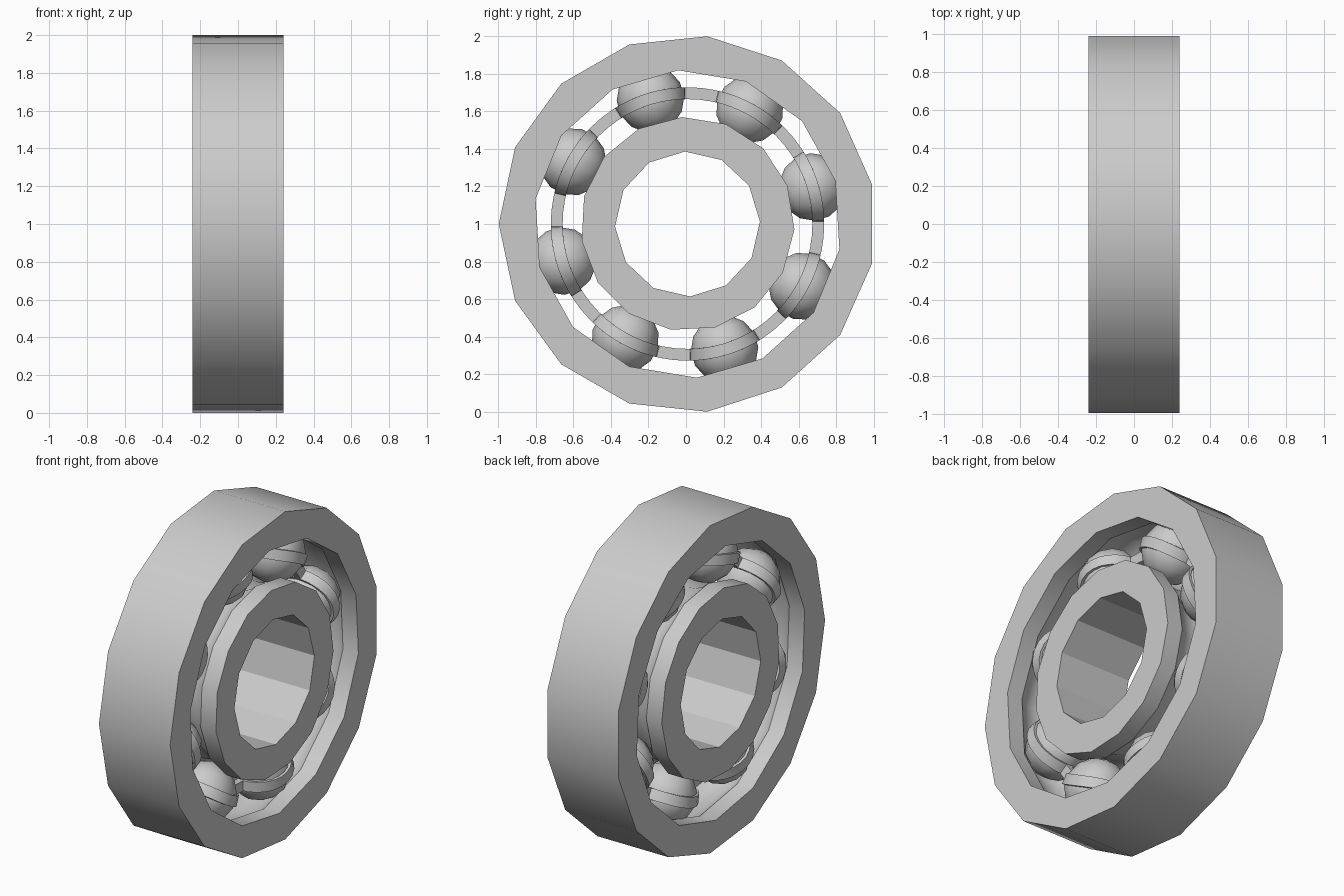
import bpy, bmesh, math
from mathutils import Matrix, Vector

if "Cube" in bpy.data.objects:
    bpy.data.objects.remove(bpy.data.objects["Cube"], do_unlink=True)

HALF = 0.24          # half width of the bearing
PITCH = 0.695        # radius of the circle of ball centres
BALL = 0.18
GROOVE = 0.185
CY, CZ = 0.008, 1.0  # axis position
BALL_ANGLES = [math.radians(16.5 + 45 * i) for i in range(8)]

steel = bpy.data.materials.new("steel_grey")
steel.use_nodes = True
grey = (0.6, 0.6, 0.6, 1)
steel.diffuse_color = grey
steel.node_tree.nodes["Principled BSDF"].inputs["Base Color"].default_value = grey


def polar(x, r, a):
    return Vector((x, CY + r * math.cos(a), CZ + r * math.sin(a)))


def finish(bm, name, angle):
    bmesh.ops.recalc_face_normals(bm, faces=bm.faces)
    mesh = bpy.data.meshes.new(name)
    bm.to_mesh(mesh)
    bm.free()
    mesh.materials.append(steel)
    ob = bpy.data.objects.new(name, mesh)
    bpy.context.collection.objects.link(ob)
    bpy.ops.object.select_all(action='DESELECT')
    ob.select_set(True)
    bpy.context.view_layer.objects.active = ob
    bpy.ops.object.shade_smooth_by_angle(angle=math.radians(angle))


def skin(bm, rows, closed=False):
    """Join rows of points (each row a closed loop) with quads."""
    rows = [[bm.verts.new(p) for p in row] for row in rows]
    pairs = list(zip(rows, rows[1:])) + ([(rows[-1], rows[0])] if closed else [])
    for a, b in pairs:
        for i in range(len(a)):
            j = (i + 1) % len(a)
            bm.faces.new((a[i], a[j], b[j], b[i]))
    return rows


def lathe(bm, profile, sides, phase=0, closed=False):
    turn = [math.radians(phase) + math.tau * i / sides for i in range(sides)]
    return skin(bm, [[polar(x, r, a) for a in turn] for x, r in profile], closed)


def race_profile(land, side):
    """Flat lands with a round ball groove; side is 1 outward, -1 inward."""
    reach = math.acos(abs(land - PITCH) / GROOVE)
    arc = [(GROOVE * math.sin(reach * t / 3), PITCH + side * GROOVE * math.cos(reach * t / 3))
           for t in range(-3, 4)]
    return [(-HALF, land)] + arc + [(HALF, land)]


def zip_loops(bm, a, b):
    """Fill the flat band between two nested loops that start at a similar angle."""
    i = j = 0
    while i < len(a) or j < len(b):
        p, q = a[i % len(a)], b[j % len(b)]
        if (i + 1) * len(b) <= (j + 1) * len(a):
            i += 1
            bm.faces.new((p, a[i % len(a)], q))
        else:
            j += 1
            bm.faces.new((p, b[j % len(b)], q))


def race_ring(name, outside, inside):
    bm = bmesh.new()
    a = lathe(bm, *outside)
    b = lathe(bm, *inside)
    for end in (0, -1):
        zip_loops(bm, a[end], b[end])
    finish(bm, name, 28)


# Outer and inner races
race_ring("outer_race", ([(-HALF, 1.005), (HALF, 1.005)], 15, 12),
          (race_profile(0.82, 1), 14, 16.3))
race_ring("inner_race", (race_profile(0.57, -1), 15, -3),
          ([(-HALF, 0.386), (HALF, 0.386)], 12, 2))

# Balls, poles pointing outward
for n, a in enumerate(BALL_ANGLES):
    bm = bmesh.new()
    bmesh.ops.create_uvsphere(bm, u_segments=12, v_segments=7, radius=BALL)
    out = Vector((0, math.cos(a), math.sin(a)))
    turn = out.to_track_quat('Z', 'X').to_matrix().to_4x4()
    bm.transform(Matrix.Translation(polar(0, PITCH, a)) @ turn)
    finish(bm, f"ball_{n + 1}", 40)

# Cage: a slim hoop plus a belt around every ball
IN, OUT = 0.665, 0.728
bm = bmesh.new()
lathe(bm, [(-0.02, IN), (0.02, IN), (0.02, OUT), (-0.02, OUT)], 64, closed=True)
for a in BALL_ANGLES:
    rows = []
    for size, r in ((0.174, IN), (0.19, IN), (0.19, OUT), (0.174, OUT)):
        rows.append([polar(size * math.sin(t), r, a + size * math.cos(t) / PITCH)
                     for t in (math.tau * k / 24 for k in range(24))])
    skin(bm, rows, closed=True)
finish(bm, "cage", 30)
